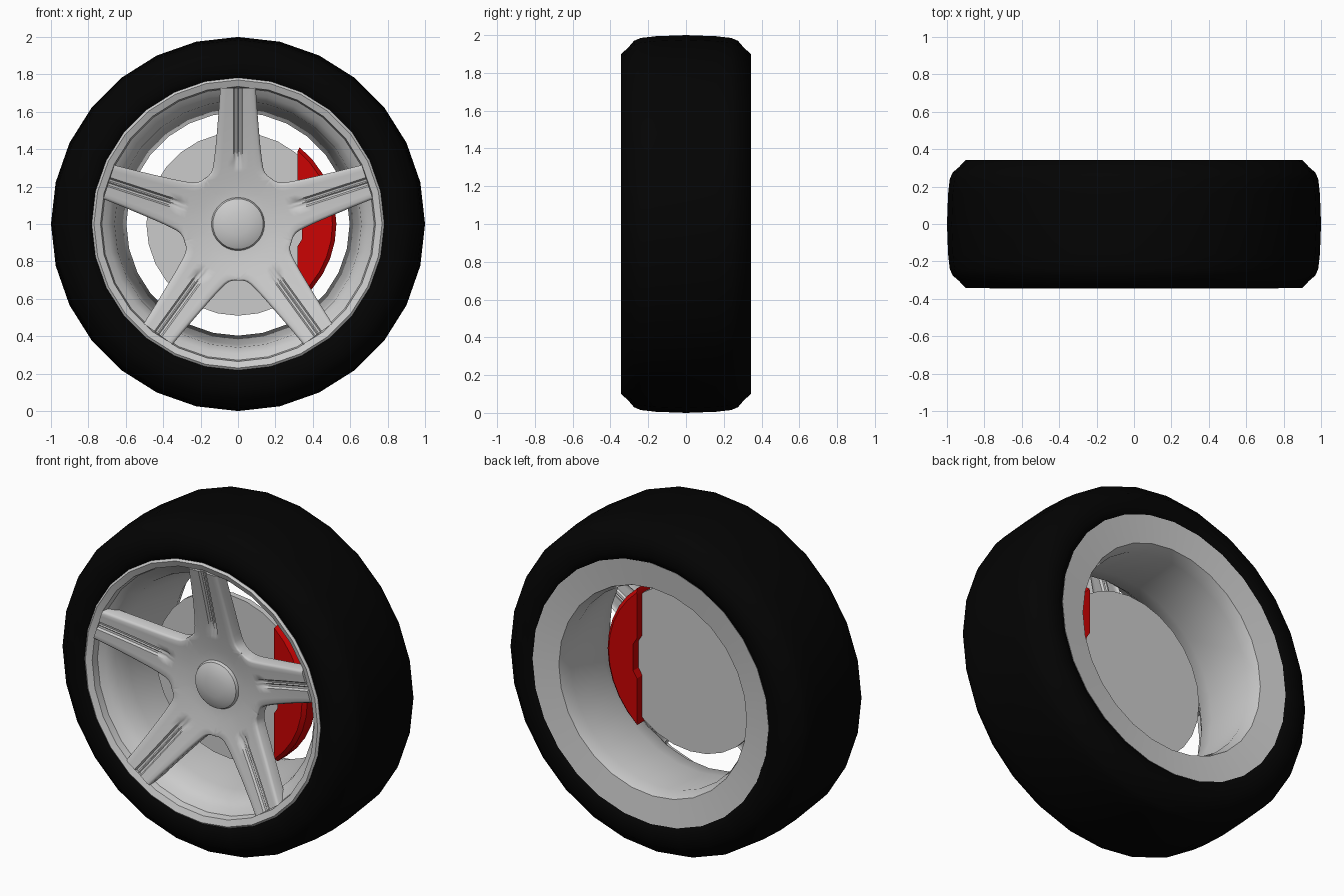
import bpy, bmesh
from math import sin, cos, pi, hypot, radians, acos

if "Cube" in bpy.data.objects:
    bpy.data.objects.remove(bpy.data.objects["Cube"])

SIDES = 28
CENTRE_Z = 1.0


def material(name, colour):
    m = bpy.data.materials.new(name)
    m.diffuse_color = colour
    m.use_nodes = True
    m.node_tree.nodes["Principled BSDF"].inputs["Base Color"].default_value = m.diffuse_color
    return m


def finish(bm, name, mat=None, angle=35):
    me = bpy.data.meshes.new(name)
    bm.to_mesh(me)
    bm.free()
    ob = bpy.data.objects.new(name, me)
    ob.location.z = CENTRE_Z
    bpy.context.collection.objects.link(ob)
    if mat:
        me.materials.append(mat)
    bpy.ops.object.select_all(action='DESELECT')
    ob.select_set(True)
    bpy.context.view_layer.objects.active = ob
    bpy.ops.object.shade_smooth_by_angle(angle=radians(angle))
    return ob


def lathe(name, profile, closed=True, mat=None, angle=35):
    """Revolve (radius, y) points about the axle."""
    bm = bmesh.new()
    rings = []
    for r, y in profile:
        if r == 0:
            rings.append([bm.verts.new((0, y, 0))] * SIDES)
        else:
            rings.append([bm.verts.new((r * sin(2 * pi * k / SIDES), y, r * cos(2 * pi * k / SIDES)))
                          for k in range(SIDES)])
    n = len(rings)
    for i in range(n if closed else n - 1):
        a, b = rings[i], rings[(i + 1) % n]
        for k in range(SIDES):
            j = (k + 1) % SIDES
            bm.faces.new(list(dict.fromkeys((a[k], a[j], b[j], b[k]))))
    bmesh.ops.recalc_face_normals(bm, faces=bm.faces[:])
    return finish(bm, name, mat, angle)


black = material("rubber_black", (0.001, 0.001, 0.001, 1))
red = material("caliper_red", (0.6, 0.001, 0.001, 1))

# Tyre: symmetrical cross-section
half = [(0.76, 0.29), (0.78, 0.33), (0.82, 0.343), (0.90, 0.343), (0.935, 0.305),
        (0.97, 0.275), (0.985, 0.24), (0.994, 0.16)]
lathe("tyre", [(r, -y) for r, y in half] + [(1.0, 0)] + half[::-1], mat=black, angle=50)

# Rim: wide front lip, stepped seat, tapered barrel, flat rear flange
lathe("rim", [(0.765, -0.30), (0.782, -0.335), (0.77, -0.345), (0.735, -0.33), (0.728, -0.29),
              (0.695, -0.265), (0.66, -0.22), (0.645, -0.12), (0.597, 0.24),
              (0.622, 0.315), (0.782, 0.335), (0.765, 0.30)])

# Brake disc and centre cap
lathe("brake_disc", [(0, -0.075), (0.49, -0.075), (0.49, -0.04), (0, -0.04)], closed=False)
lathe("centre_cap", [(0, -0.240), (0.06, -0.236), (0.11, -0.225), (0.135, -0.212), (0.145, -0.19),
                     (0.145, -0.14), (0, -0.14)], closed=False)

# Spokes: one 72 degree sector as rows (edge x, z, edge drop, groove depth), repeated five times
s36, c36 = sin(pi / 5), cos(pi / 5)
rows = [(r * s36, r * c36, 0, 0) for r in (0.10, 0.15, 0.20, 0.25, 0.285)]
rows += [(0.302 * s36, 0.302 * c36, 0.5, 0), (0.158, 0.258, 0.8, 0),
         (0.143, 0.277, 1, 0), (0.135, 0.30, 1, 0), (0.129, 0.335, 1, 1), (0.121, 0.40, 1, 1),
         (0.112, 0.50, 1, 1), (0.103, 0.61, 1, 1), (0.095, 0.727, 1, 1)]


def dish(r):
    return -0.195 - 0.145 * max(0, (r - 0.14) / 0.585) ** 1.25


bm = bmesh.new()
for s in range(5):
    a = s * 2 * pi / 5
    grid = []
    for e, z, drop, groove in rows:
        inner = e - 0.014
        halfcols = [(e, 0.014 * drop), (e - 0.005, 0.005 * drop), (inner, 0),
                    (0.03 + (inner - 0.03) * 0.65, 0), (0.03 + (inner - 0.03) * 0.3, 0),
                    (0.025, 0), (0.017, 0.013 * groove), (0.006, 0.015 * groove)]
        cols = [(-x, d) for x, d in halfcols] + [(0, 0.010 * groove)] + halfcols[::-1]
        grid.append([bm.verts.new((x * cos(a) + z * sin(a), dish(hypot(x, z)) + d,
                                   z * cos(a) - x * sin(a))) for x, d in cols])
    for p, q in zip(grid, grid[1:]):
        for i in range(len(p) - 1):
            bm.faces.new((p[i], p[i + 1], q[i + 1], q[i]))
bmesh.ops.remove_doubles(bm, verts=bm.verts[:], dist=0.0005)
bm.normal_update()
for f in bm.faces:
    if f.normal.y > 0:
        f.normal_flip()
# Side walls and a plain back, straight behind the front face
ext = bmesh.ops.extrude_face_region(bm, geom=bm.faces[:], use_keep_orig=True)
for v in (g for g in ext["geom"] if isinstance(g, bmesh.types.BMVert)):
    v.co.y += 0.065
bmesh.ops.recalc_face_normals(bm, faces=bm.faces[:])
finish(bm, "five_spoke_centre", angle=45)

# Brake caliper: arc outside, notched straight inside, chamfered outer rim
R = 0.526
t = acos(0.33 / R)
arc = [(R * cos(t - 2 * t * k / 10), R * sin(t - 2 * t * k / 10)) for k in range(11)]
notch = [(0.318, -0.38), (0.318, -0.12), (0.343, -0.08), (0.343, 0.08), (0.318, 0.12), (0.318, 0.38)]


def outline(scale):
    return [(max(x * scale, 0.32), z * scale) for x, z in arc] + notch


bm = bmesh.new()
rings = [[bm.verts.new((x, y, z)) for x, z in outline(sc)]
         for sc, y in ((0.96, -0.115), (1.0, -0.095), (1.0, -0.01), (0.96, 0.01))]
n = len(rings[0])
for p, q in zip(rings, rings[1:]):
    for i in range(n):
        j = (i + 1) % n
        bm.faces.new((p[i], p[j], q[j], q[i]))
bm.faces.new(rings[0])
bm.faces.new(rings[-1])
bmesh.ops.recalc_face_normals(bm, faces=bm.faces[:])
finish(bm, "brake_caliper", red, angle=25)
